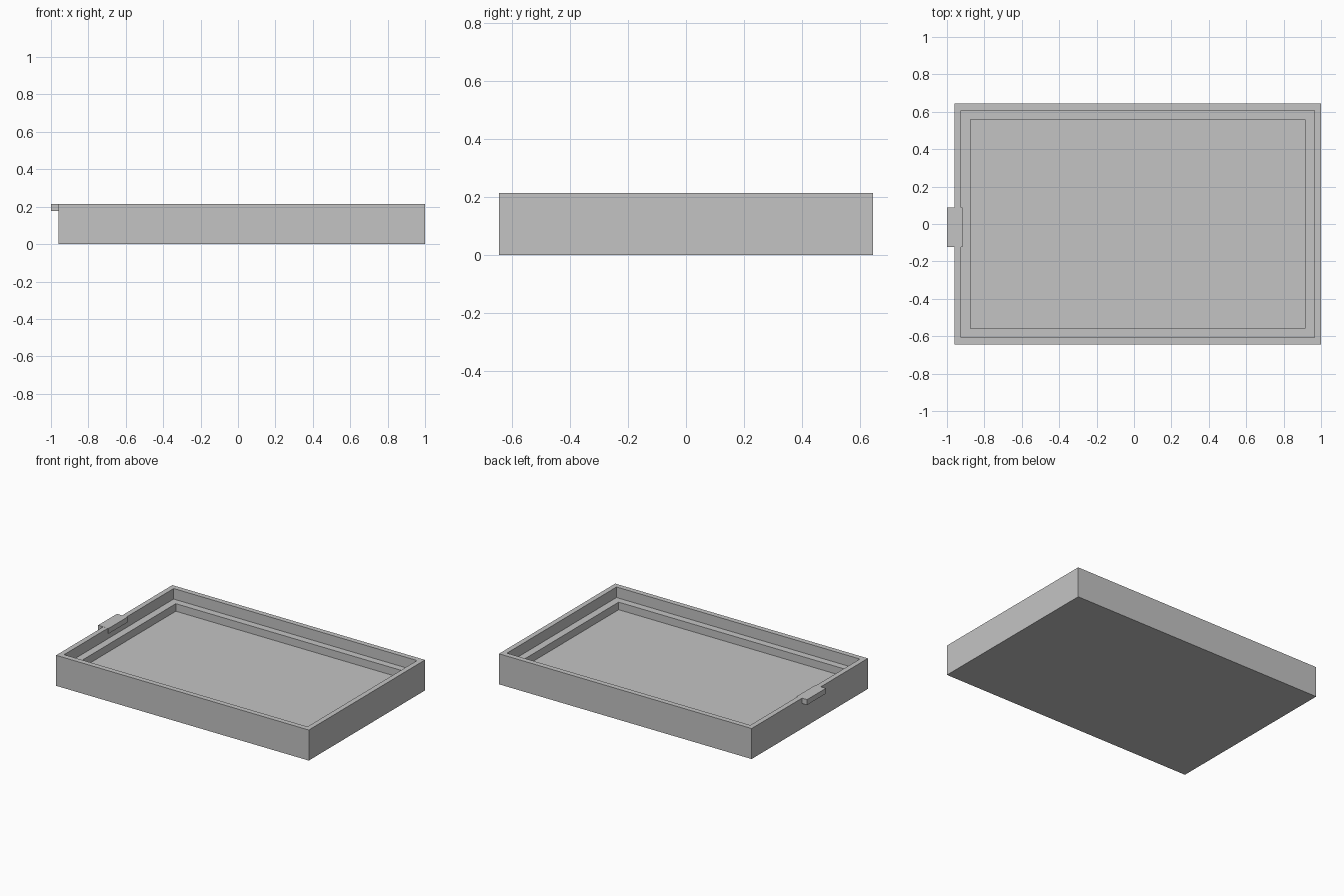
import bpy
import bmesh

cube = bpy.data.objects.get("Cube")
if cube:
    bpy.data.objects.remove(cube, do_unlink=True)

grey = bpy.data.materials.new("plain grey")
grey.use_nodes = True
GREY = (0.55, 0.55, 0.55, 1)
grey.diffuse_color = GREY
grey.node_tree.nodes["Principled BSDF"].inputs["Base Color"].default_value = GREY

TOP = 0.214
CENTRE_X = 0.02


def add_object(name, bm):
    bmesh.ops.recalc_face_normals(bm, faces=bm.faces)
    mesh = bpy.data.meshes.new(name)
    bm.to_mesh(mesh)
    bm.free()
    mesh.materials.append(grey)
    obj = bpy.data.objects.new(name, mesh)
    bpy.context.collection.objects.link(obj)
    return obj


def ring(bm, half_x, half_y, z):
    corners = ((-1, -1), (1, -1), (1, 1), (-1, 1))
    return [bm.verts.new((CENTRE_X + sx * half_x, sy * half_y, z)) for sx, sy in corners]


# Tray: rectangular rings from the underside, over the rim, down the ledge to the floor
OUTER, WALL, LEDGE = (0.98, 0.644), (0.944, 0.607), (0.893, 0.558)
LEDGE_Z, FLOOR_Z = 0.14, 0.087
levels = [(OUTER, 0), (OUTER, TOP), (WALL, TOP),
          (WALL, LEDGE_Z), (LEDGE, LEDGE_Z), (LEDGE, FLOOR_Z)]
bm = bmesh.new()
rings = [ring(bm, *half, z) for half, z in levels]
for a, b in zip(rings, rings[1:]):
    for i in range(4):
        j = (i + 1) % 4
        bm.faces.new((a[i], a[j], b[j], b[i]))
bm.faces.new(rings[0])
bm.faces.new(rings[-1])
add_object("tray", bm)

# Small pull tab across the rim of the right-hand end
X0, X1, Y0, Y1, Z0 = -1.0, -0.918, -0.122, 0.087, 0.177
bm = bmesh.new()
bmesh.ops.create_cube(bm, size=1)
for v in bm.verts:
    v.co.x = X0 if v.co.x < 0 else X1
    v.co.y = Y0 if v.co.y < 0 else Y1
    v.co.z = Z0 if v.co.z < 0 else TOP + 0.0005
add_object("pull_tab", bm)
